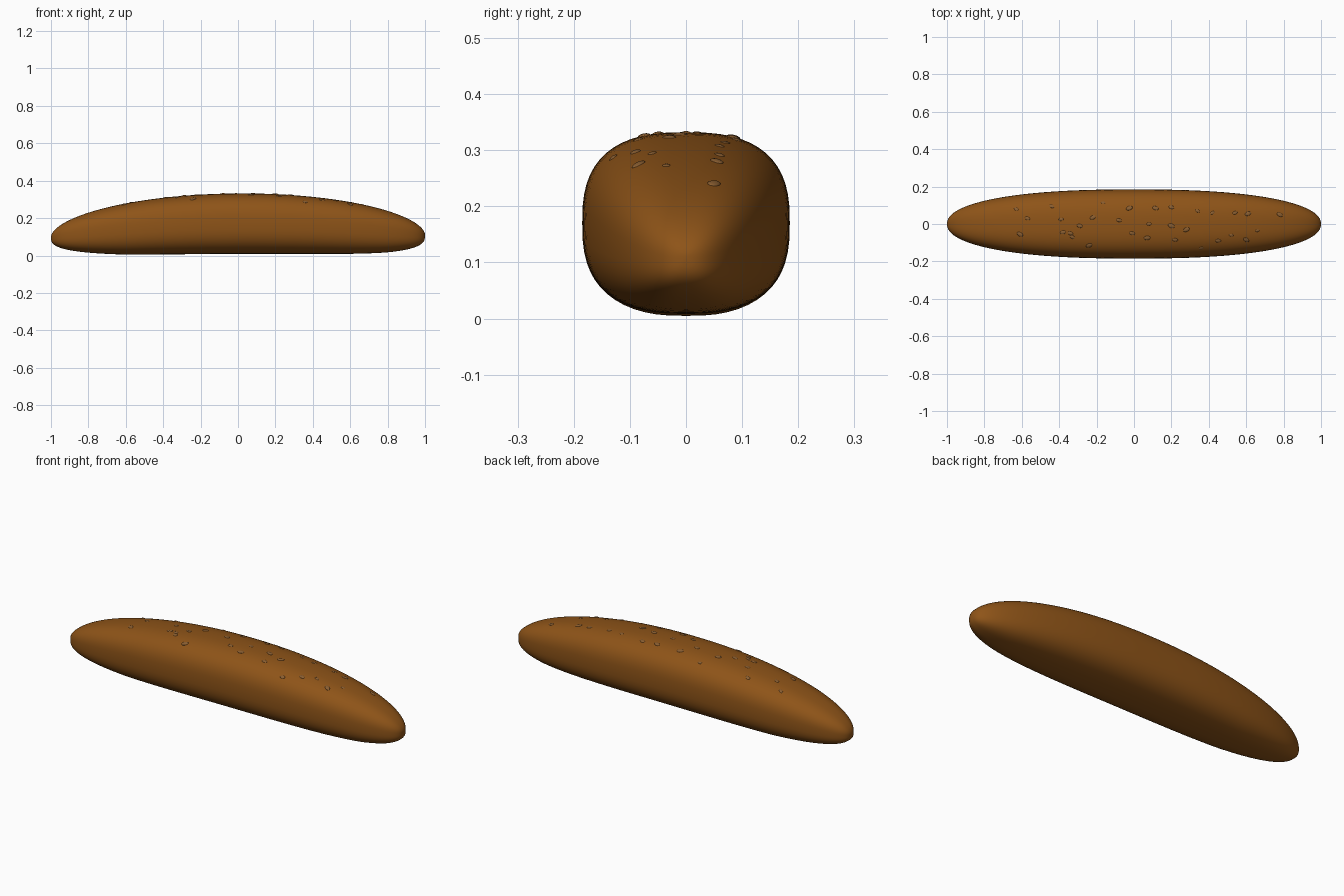
import bpy, bmesh, math, random
from mathutils import Vector, Matrix

if "Cube" in bpy.data.objects:
    bpy.data.objects.remove(bpy.data.objects["Cube"])

random.seed(4)
N = 2.65  # squareness of the cross-section


def material(name, color):
    m = bpy.data.materials.new(name)
    m.diffuse_color = color
    m.use_nodes = True
    m.node_tree.nodes["Principled BSDF"].inputs["Base Color"].default_value = m.diffuse_color
    return m


def section(x):
    """Half width, centre height and half height of the loaf at x."""
    a = min(abs(x), 1.0)
    tip = 0.105 + 0.006 * x
    width = 0.185 * (1 - a ** 2.4) ** (1 / 2.2)
    top = tip + 0.227 * (1 - a ** 2) ** 0.555
    bottom = tip - (tip - 0.001) * (1 - a ** 4.2) ** 0.32
    bottom += 0.008 * max(0, 1 - ((x - 0.1) / 0.7) ** 2)
    return width, (top + bottom) / 2, (top - bottom) / 2


def top_z(x, y):
    w, c, h = section(x)
    return c + h * max(0, 1 - abs(y / w) ** N) ** (1 / N)


def finish(bm, name, mat):
    bmesh.ops.recalc_face_normals(bm, faces=bm.faces)
    me = bpy.data.meshes.new(name)
    bm.to_mesh(me)
    bm.free()
    me.shade_smooth()
    me.materials.append(mat)
    ob = bpy.data.objects.new(name, me)
    bpy.context.collection.objects.link(ob)
    return ob


def power(v):
    return math.copysign(abs(v) ** (2 / N), v)


# Loaf: rounded-square rings lofted along x
RINGS, SIDES = 72, 56
bm = bmesh.new()
rings = []
for i in range(1, RINGS):
    x = -math.cos(math.pi * i / RINGS)
    w, c, h = section(x)
    rings.append([bm.verts.new((x, w * power(math.cos(t)), c + h * power(math.sin(t))))
                  for t in (2 * math.pi * j / SIDES for j in range(SIDES))])
for r, s in zip(rings, rings[1:]):
    for j in range(SIDES):
        k = (j + 1) % SIDES
        bm.faces.new((r[j], r[k], s[k], s[j]))
for ring, x in ((rings[0], -1), (rings[-1], 1)):
    tip = bm.verts.new((x, 0, section(x)[1]))
    for j in range(SIDES):
        bm.faces.new((ring[j], ring[(j + 1) % SIDES], tip))
finish(bm, "bread_loaf", material("crust", (0.27, 0.088, 0.009, 1)))

# Seeds: flattened grains lying on the upper crust
SEEDS = [(-.63, .08), (-.44, .095), (-.165, .115), (-.025, .085), (.115, .085),
         (.2, .09), (.34, .07), (.42, .06), (.61, .055), (.78, .05), (-.39, .025),
         (-.22, .035), (-.61, -.055), (-.38, -.045), (-.34, -.05), (-.33, -.07),
         (-.24, -.115), (-.01, -.05), (.07, -.075), (.28, -.03), (.22, -.085),
         (.45, -.09), (.52, -.06), (.6, -.085), (.66, -.035), (.08, 0),
         (-.08, .02), (.2, -.01), (-.57, .03), (-.29, -.01), (.54, .06), (.36, -.13)]
bm = bmesh.new()
for x, y in SEEDS:
    e = 0.004
    normal = Vector(((top_z(x - e, y) - top_z(x + e, y)) / (2 * e),
                     (top_z(x, y - e) - top_z(x, y + e)) / (2 * e), 1)).normalized()
    size = random.uniform(0.6, 1.0)
    mat = (Matrix.Translation(Vector((x, y, top_z(x, y))) - normal * 0.001)
           @ Vector((0, 0, 1)).rotation_difference(normal).to_matrix().to_4x4()
           @ Matrix.Rotation(random.uniform(-0.6, 0.6), 4, 'Z')
           @ Matrix.Diagonal((0.019 * size, 0.012 * size, 0.005 * size, 1)))
    bmesh.ops.create_uvsphere(bm, u_segments=12, v_segments=8, radius=1, matrix=mat)
finish(bm, "seeds", material("seed", (0.25, 0.11, 0.03, 1)))
